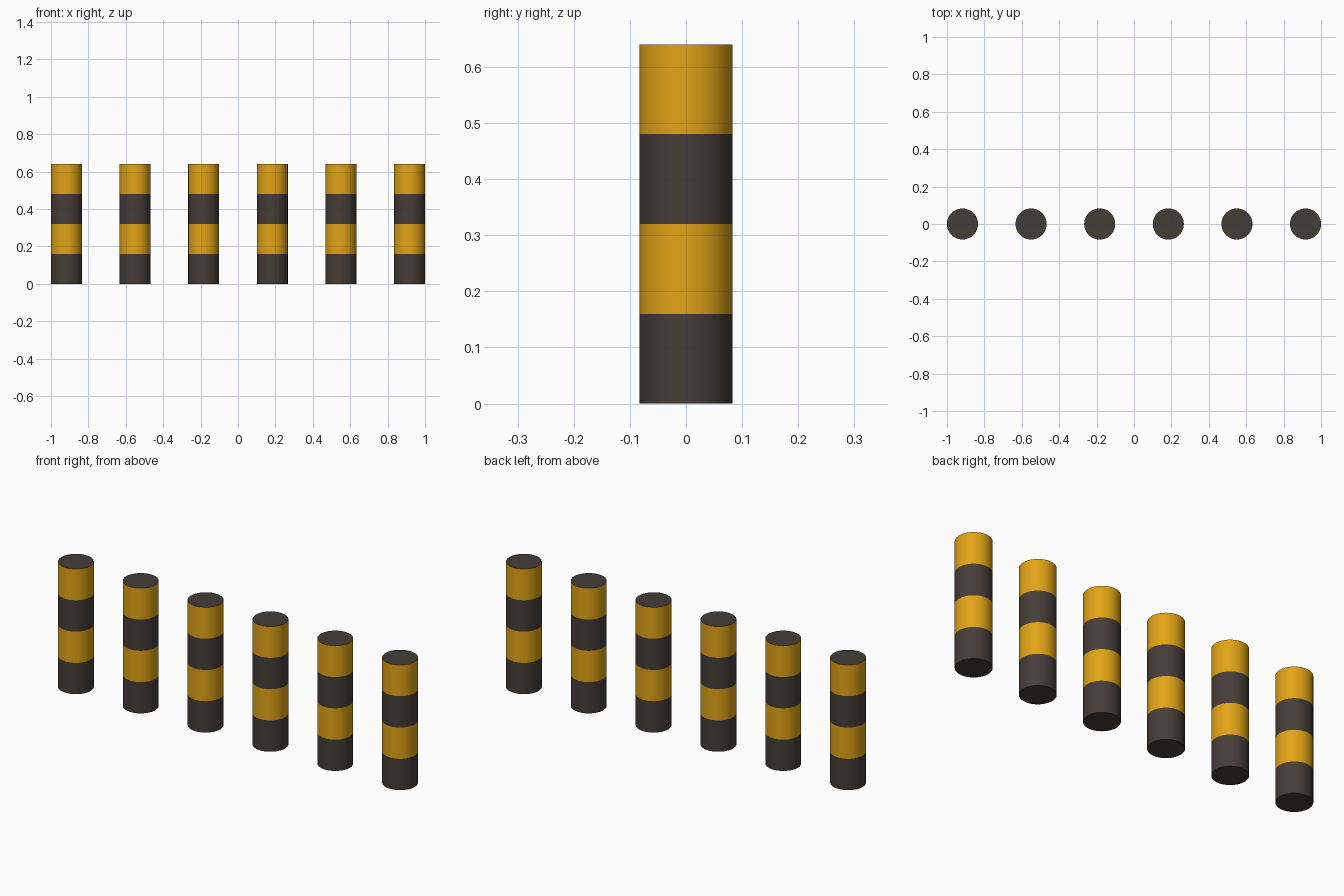
import bpy, bmesh
from mathutils import Matrix

if "Cube" in bpy.data.objects:
    bpy.data.objects.remove(bpy.data.objects["Cube"])

RADIUS, HEIGHT, BANDS, COUNT = 0.083, 0.64, 4, 6
BAND = HEIGHT / BANDS


def material(name, color):
    m = bpy.data.materials.new(name)
    m.diffuse_color = color
    m.use_nodes = True
    m.node_tree.nodes["Principled BSDF"].inputs["Base Color"].default_value = m.diffuse_color
    return m


dark = material("charcoal", (0.06, 0.047, 0.039, 1))
amber = material("amber", (0.76, 0.37, 0.008, 1))

# Striped post: capped cylinder cut into equal bands
bm = bmesh.new()
bmesh.ops.create_cone(bm, cap_ends=True, segments=48, radius1=RADIUS, radius2=RADIUS,
                      depth=HEIGHT, matrix=Matrix.Translation((0, 0, HEIGHT / 2)))
for i in range(1, BANDS):
    bmesh.ops.bisect_plane(bm, geom=bm.verts[:] + bm.edges[:] + bm.faces[:],
                           plane_co=(0, 0, i * BAND), plane_no=(0, 0, 1))

# Alternate the side bands; both caps stay dark
bm.normal_update()
for f in bm.faces:
    side = abs(f.normal.z) < 0.5
    f.smooth = side
    f.material_index = int(f.calc_center_median().z / BAND) % 2 if side else 0
for e in bm.edges:
    e.smooth = all(f.smooth for f in e.link_faces)

mesh = bpy.data.meshes.new("bollard")
bm.to_mesh(mesh)
bm.free()
mesh.materials.append(dark)
mesh.materials.append(amber)

# Row of evenly spaced posts
half = 1 - RADIUS
for i in range(COUNT):
    post = bpy.data.objects.new(f"bollard_{i + 1}", mesh)
    post.location.x = -half + 2 * half * i / (COUNT - 1)
    bpy.context.collection.objects.link(post)
